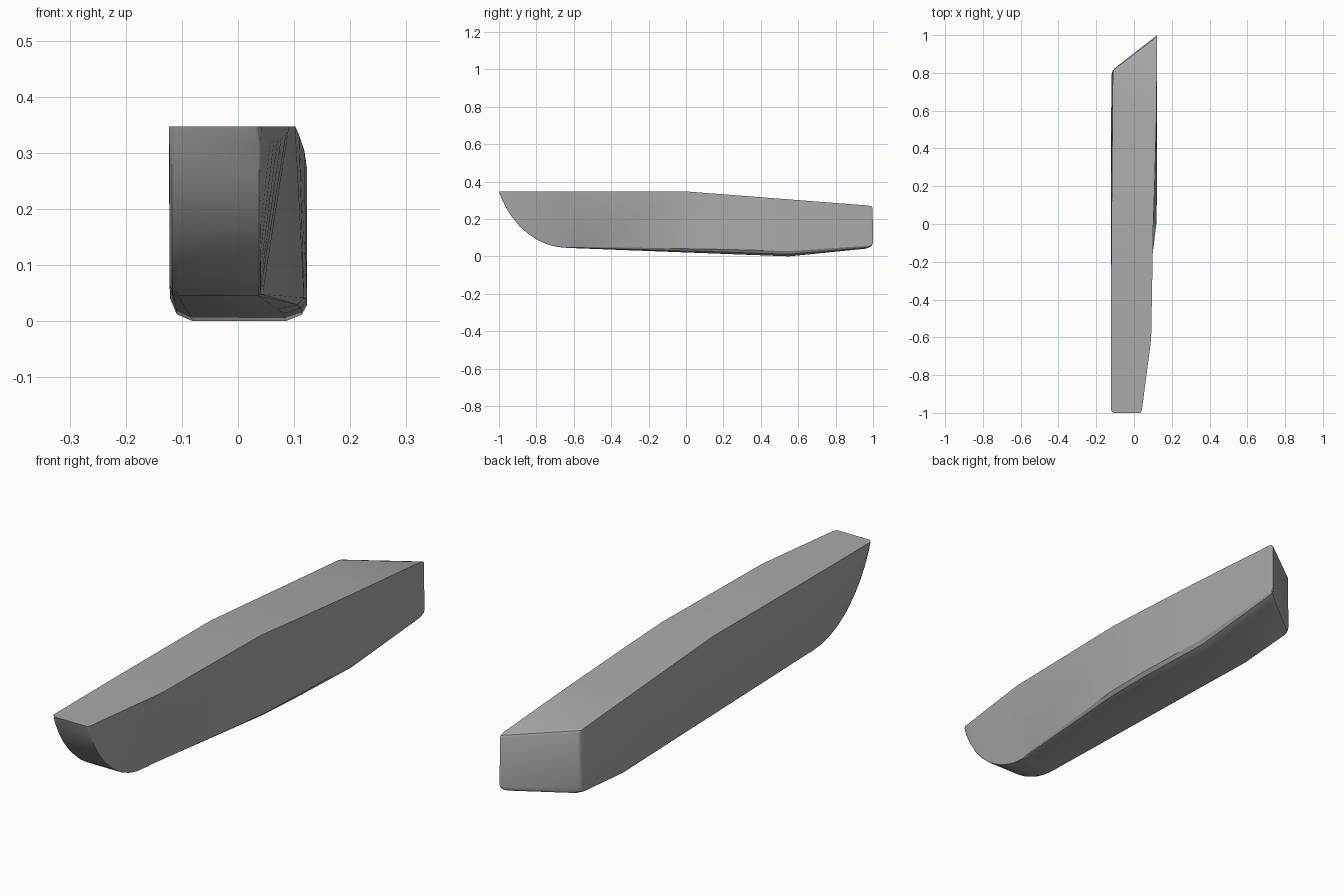
import bpy, bmesh, math

cube = bpy.data.objects.get("Cube")
if cube:
    bpy.data.objects.remove(cube, do_unlink=True)

grey = bpy.data.materials.new("plain grey")
grey.use_nodes = True
colour = (0.4, 0.4, 0.4, 1)
grey.diffuse_color = colour
grey.node_tree.nodes["Principled BSDF"].inputs["Base Color"].default_value = colour


def deck(y):
    # flat forward, sloping down aft
    return 0.347 - 0.077 * max(y, 0)


def keel(y):
    # curved bow, shallow sag, rising stern
    if y < -0.63:
        t = min(1, (-0.63 - y) / 0.37)
        return 0.045 + 0.302 * (1 - math.sqrt(max(0, 1 - t * t * 0.86))) / (1 - math.sqrt(0.14))
    if y < 0.55:
        return 0.045 * (0.55 - y) / 1.18
    return 0.045 * (y - 0.55) / 0.45


def section(y, top, low, right_cut, left_cut, skew=0, inset=0):
    """Closed rib: top/low are (right x, left x), cuts are (width, height)."""
    (rw, rh), (lw, lh) = right_cut, left_cut
    outline = [(top[0] + inset, None, 1), (low[0], rh, 0), (low[0] + rw * 0.3, rh * 0.3, 0),
               (low[0] + rw, 0, 0), (low[1] - lw, 0, 0), (low[1] - lw * 0.25, lh * 0.4, 0),
               (low[1], lh, 0), (top[1] - inset * 0.2, None, 1)]
    rib = []
    for x, rise, on_deck in outline:
        py = y + skew * (x - 0.123)
        z = deck(py) - inset if on_deck else min(keel(py) + rise + inset, deck(py))
        rib.append((x, py, z))
    return rib


ribs = [section(-1, (-0.11, 0.034), (-0.11, 0.034), (0.004, 0), (0.004, 0))]
# bow ribs, with small rounded corners that follow the curved stem
for y in (-0.985, -0.96, -0.93, -0.89, -0.84, -0.79, -0.74, -0.69, -0.63):
    steep = (keel(y - 0.005) - keel(y + 0.005)) / 0.01
    cut = 0.013 * math.hypot(1, steep)
    ribs.append(section(y, (-0.123, 0.04 + 0.13 * (y + 1)), (-0.122, 0.041),
                        (0.015, cut), (0.004, cut * 0.6)))
# body ribs
ribs += [
    section(-0.6, (-0.123, 0.091), (-0.121, 0.045), (0.015, 0.013), (0.008, 0.01)),
    section(0, (-0.119, 0.102), (-0.121, 0.118), (0.028, 0.028), (0.048, 0.02)),
    section(0.2, (-0.117, 0.109), (-0.121, 0.123), (0.033, 0.033), (0.042, 0.024)),
    section(0.55, (-0.114, 0.118), (-0.121, 0.123), (0.04, 0.04), (0.038, 0.028)),
]
# slanted stern with a softened rim
ribs += [
    section(0.975, (-0.112, 0.123), (-0.119, 0.123), (0.03, 0.025), (0.02, 0.014), 0.76),
    section(0.993, (-0.112, 0.123), (-0.113, 0.123), (0.026, 0.02), (0.02, 0.014), 0.77, 0.004),
    section(1, (-0.112, 0.123), (-0.105, 0.122), (0.02, 0.018), (0.02, 0.014), 0.78, 0.012),
]

# loft the ribs into one closed hull
bm = bmesh.new()
rows = [[bm.verts.new(p) for p in rib] for rib in ribs]
for a, b in zip(rows, rows[1:]):
    for i in range(len(a)):
        j = (i + 1) % len(a)
        bm.faces.new((a[i], a[j], b[j], b[i]))
bm.faces.new(rows[0])
bm.faces.new(rows[-1])
bmesh.ops.remove_doubles(bm, verts=bm.verts, dist=0.0005)
bmesh.ops.dissolve_degenerate(bm, edges=bm.edges, dist=0.0002)
bmesh.ops.recalc_face_normals(bm, faces=bm.faces)
mesh = bpy.data.meshes.new("hull")
bm.to_mesh(mesh)
bm.free()
mesh.materials.append(grey)

hull = bpy.data.objects.new("hull", mesh)
bpy.context.collection.objects.link(hull)
bpy.context.view_layer.objects.active = hull
hull.select_set(True)
bpy.ops.object.shade_smooth_by_angle(angle=math.radians(30))
